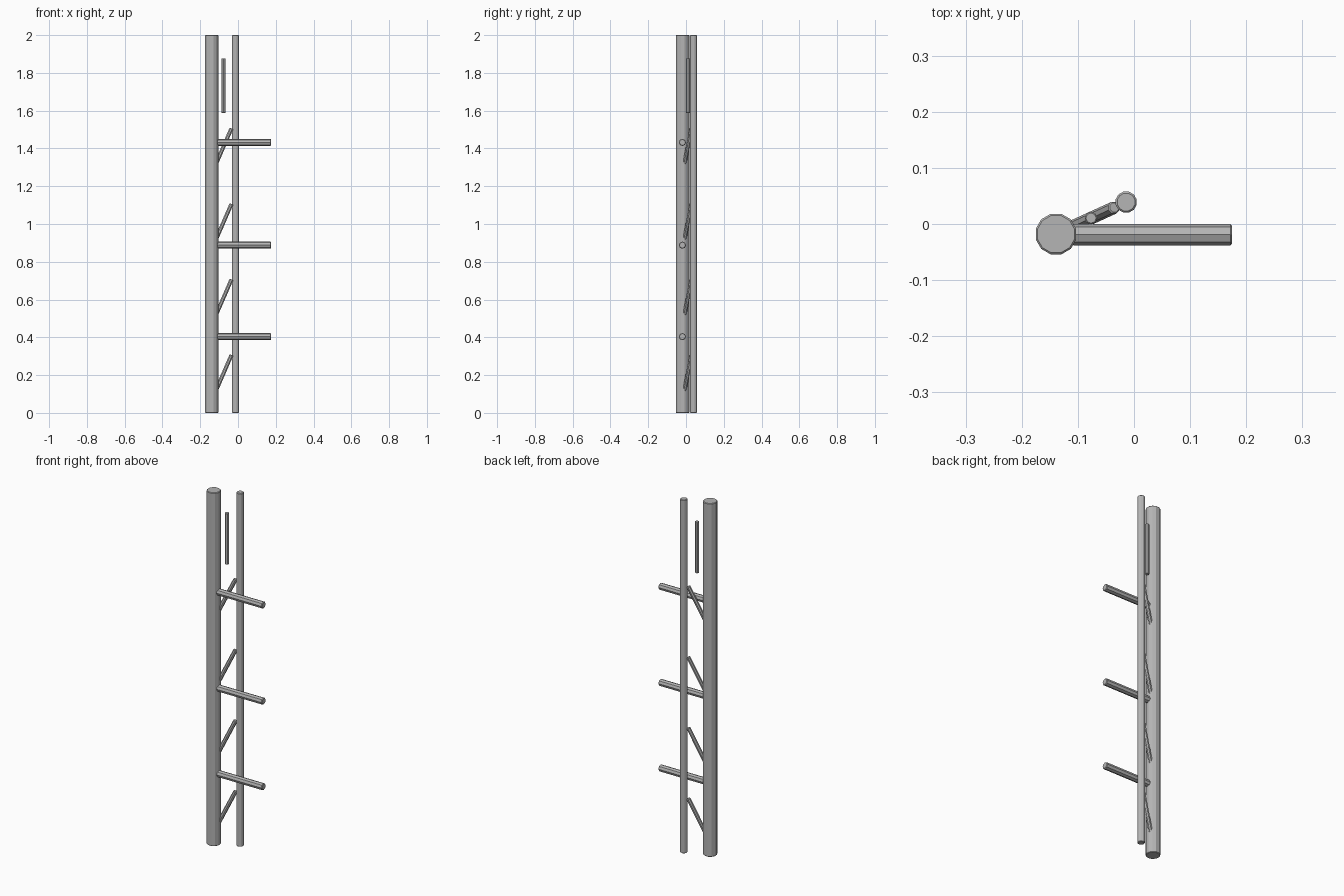
import bpy, bmesh, math
from mathutils import Vector, Matrix

if "Cube" in bpy.data.objects:
    bpy.data.objects.remove(bpy.data.objects["Cube"])

metal = bpy.data.materials.new("grey metal")
metal.diffuse_color = (0.46, 0.46, 0.46, 1)
metal.use_nodes = True
metal.node_tree.nodes["Principled BSDF"].inputs["Base Color"].default_value = metal.diffuse_color


def rod(name, start, end, radius, sides, spin=0.0, bevel=0.003):
    """Straight flat-sided bar between two points with softened ends."""
    start, end = Vector(start), Vector(end)
    axis = end - start
    bm = bmesh.new()
    bmesh.ops.create_cone(bm, cap_ends=True, segments=sides, radius1=radius,
                          radius2=radius, depth=axis.length,
                          matrix=Matrix.Rotation(spin, 4, 'Z'))
    rims = [e for e in bm.edges
            if abs(e.verts[0].co.z - e.verts[1].co.z) < 1e-5]
    bmesh.ops.bevel(bm, geom=rims, offset=bevel, segments=1, affect='EDGES')
    turn = axis.to_track_quat('Z', 'Y').to_matrix().to_4x4()
    bm.transform(Matrix.Translation((start + end) / 2) @ turn)
    mesh = bpy.data.meshes.new(name)
    bm.to_mesh(mesh)
    bm.free()
    mesh.materials.append(metal)
    obj = bpy.data.objects.new(name, mesh)
    bpy.context.collection.objects.link(obj)
    return obj


POST = Vector((-0.139, -0.018, 0))
RAIL = Vector((-0.014, 0.039, 0))
UP = Vector((0, 0, 1))

# Uprights
rod("main_post", POST, POST + 2 * UP, 0.0373, 12, math.radians(15))
rod("thin_rail", RAIL, RAIL + 2 * UP, 0.0193, 12, math.radians(15))

# Short pin hanging between the uprights
pin = POST.lerp(RAIL, 0.5)
rod("short_pin", pin + 1.587 * UP, pin + 1.877 * UP, 0.0113, 8, bevel=0.002)

# Horizontal rungs
for i, z in enumerate((0.404, 0.888, 1.432)):
    rod(f"rung_{i + 1}", (-0.111, -0.019, z), (0.175, -0.019, z), 0.019, 8)

# Diagonal braces joining the uprights
for i in range(4):
    z = 0.21 + 0.4 * i
    rod(f"brace_{i + 1}", POST.lerp(RAIL, 0.17) + (z - 0.095) * UP,
        POST.lerp(RAIL, 0.83) + (z + 0.095) * UP, 0.0113, 8, bevel=0.002)
